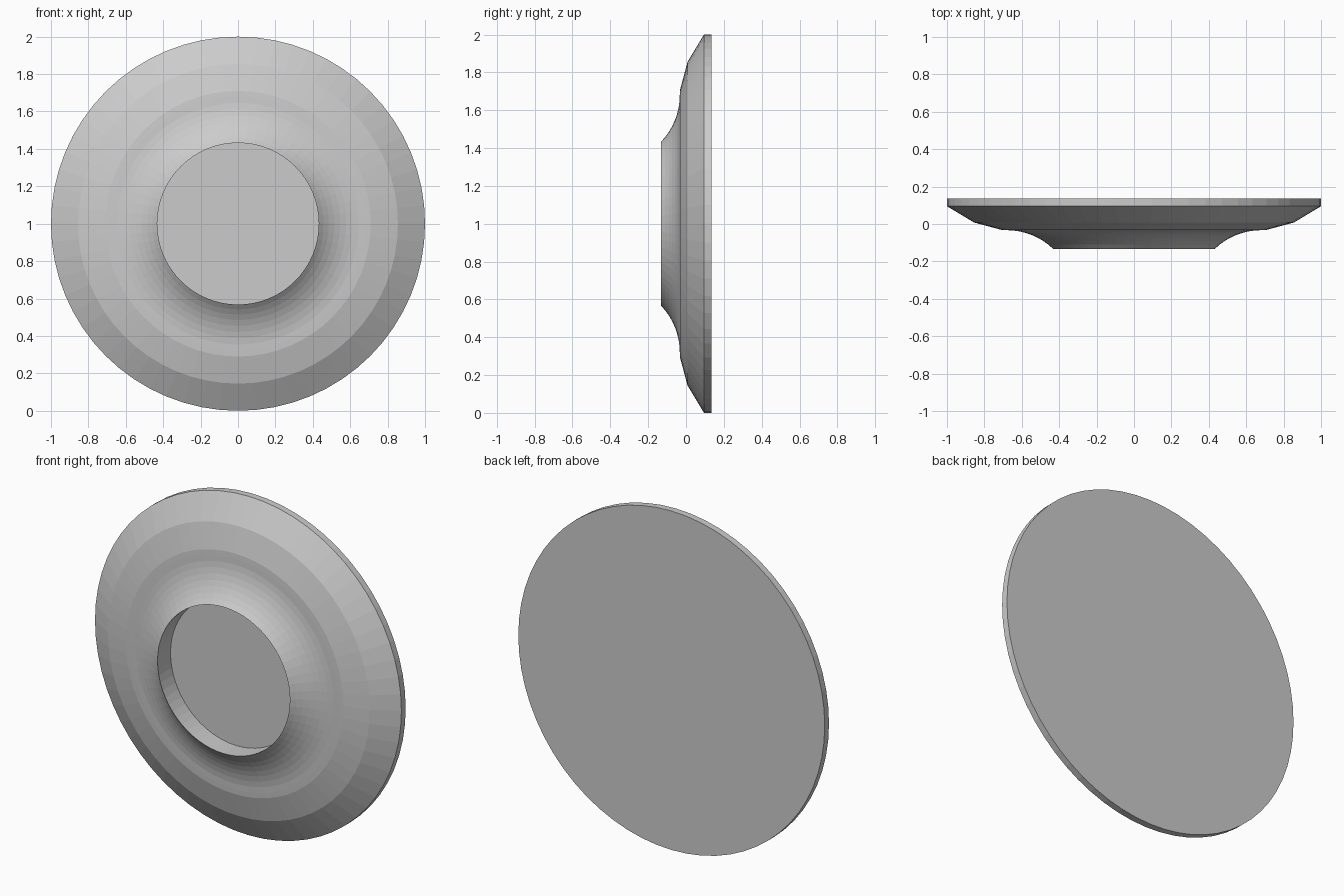
import bpy, bmesh
from math import sin, cos, pi, asin

if "Cube" in bpy.data.objects:
    bpy.data.objects.remove(bpy.data.objects["Cube"])

SEGMENTS = 64

# Concave flare between the outer rings and the raised lip
R, r0, y0 = 0.357, 0.68, -0.033
end = asin((r0 - 0.432) / R)
flare = [(r0 - R * sin(end * i / 8), y0 - R + R * cos(end * i / 8)) for i in range(9)]

# Half section as (radius, y): back face, rim, bevelled rings, flare, recess
profile = [(0, 0.135), (1, 0.135), (1, 0.095), (0.855, 0.008), (0.71, -0.031)]
profile += [(r, y) for r, y in flare]
profile += [(0.432, -0.012), (0, -0.012)]

# Spin the section around the front-to-back axis
bm = bmesh.new()
rings = []
for r, y in profile:
    n = SEGMENTS if r > 0 else 1
    rings.append([bm.verts.new((r * cos(2 * pi * i / n), y, 1 + r * sin(2 * pi * i / n)))
                  for i in range(n)])
for a, b in zip(rings, rings[1:]):
    if len(a) == 1 or len(b) == 1:
        continue
    for i in range(SEGMENTS):
        j = (i + 1) % SEGMENTS
        bm.faces.new((a[i], a[j], b[j], b[i]))

# Flat back and recess floor
bm.faces.new(rings[1])
bm.faces.new(rings[-2])
bmesh.ops.delete(bm, geom=[v for v in bm.verts if not v.link_faces], context='VERTS')
bmesh.ops.recalc_face_normals(bm, faces=bm.faces)

mesh = bpy.data.meshes.new("round_plate")
bm.to_mesh(mesh)
bm.free()
plate = bpy.data.objects.new("round_plate", mesh)
bpy.context.collection.objects.link(plate)
